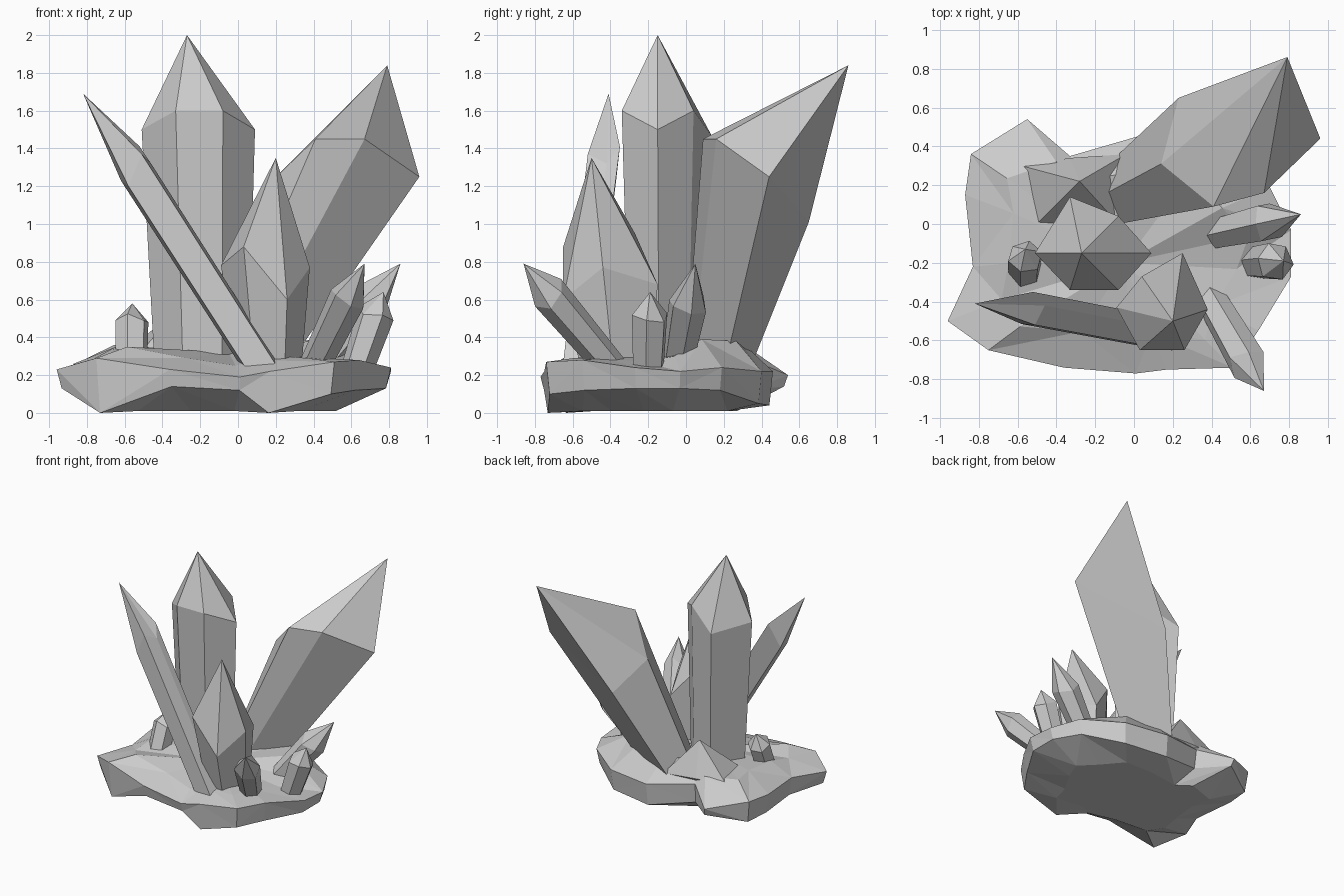
import bpy, bmesh, math
from mathutils import Vector


def make(name, verts, faces):
    me = bpy.data.meshes.new(name)
    me.from_pydata([tuple(v) for v in verts], [], faces)
    me.update()
    ob = bpy.data.objects.new(name, me)
    bpy.context.collection.objects.link(ob)
    # consistent outward normals
    bm = bmesh.new()
    bm.from_mesh(me)
    bmesh.ops.recalc_face_normals(bm, faces=bm.faces)
    bm.to_mesh(me)
    bm.free()
    return ob


def crystal(name, base, tip, ring, scale):
    """Faceted prism from a base centre up to a shoulder ring, closed by a point."""
    base, tip = Vector(base), Vector(tip)
    ring = [Vector(p) for p in ring]
    n = len(ring)
    axis = (sum(ring, Vector()) / n - base).normalized()
    foot = []
    for p in ring:
        o = p - base
        foot.append(base + (o - axis * o.dot(axis)) * scale)
    faces = [tuple(range(n))]
    for i in range(n):
        j = (i + 1) % n
        faces += [(i, j, n + j, n + i), (n + i, n + j, 2 * n)]
    return make(name, foot + ring + [tip], faces)


def small_crystal(name, base, tip, radius, shoulder, turn, scale=0.8, sides=6):
    """Regular crystal with slightly staggered shoulders."""
    base, tip = Vector(base), Vector(tip)
    axis = tip - base
    q = axis.to_track_quat('Z', 'Y')
    ring = []
    for i in range(sides):
        a = turn + i * math.tau / sides
        off = q @ Vector((math.cos(a), math.sin(a), 0)) * radius
        ring.append(base + axis * (shoulder + 0.04 * math.sin(2.3 * i)) + off)
    return crystal(name, base, tip, ring, scale)


# large crystals
crystal("main_crystal", (-0.19, -0.13, 0.2), (-0.27, -0.15, 2.0),
        [(0.09, -0.15, 1.5), (-0.08, 0.04, 1.6), (-0.33, 0.14, 1.46),
         (-0.51, -0.15, 1.5), (-0.33, -0.34, 1.6), (-0.08, -0.34, 1.6)], 0.82)
crystal("leaning_crystal", (-0.05, 0.13, 0.2), (0.79, 0.86, 1.84),
        [(0.96, 0.44, 1.25), (0.23, 0.65, 1.01), (0.14, 0.31, 1.19),
         (0.41, 0.09, 1.45), (0.67, 0.16, 1.45)], 0.53)
crystal("front_crystal", (0.17, -0.37, 0.15), (0.2, -0.5, 1.35),
        [(0.38, -0.44, 0.77), (0.25, -0.15, 0.68), (0.04, -0.27, 0.95),
         (-0.09, -0.43, 0.78), (0.03, -0.65, 0.88), (0.26, -0.65, 0.6)], 0.68)
crystal("thin_crystal", (0.17, -0.57, 0.2), (-0.82, -0.41, 1.69),
        [(-0.46, -0.42, 1.32), (-0.52, -0.35, 1.41), (-0.62, -0.37, 1.23),
         (-0.58, -0.515, 1.2), (-0.51, -0.52, 1.37)], 0.95)

# small crystals
small_crystal("left_small_crystal", (-0.565, -0.28, 0.2), (-0.56, -0.13, 0.58), 0.09, 0.74, 0.3, 0.95)
small_crystal("front_small_crystal", (0.38, -0.36, 0.2), (0.67, -0.86, 0.79), 0.1, 0.72, 0.2, 0.8)
small_crystal("right_small_crystal", (0.42, -0.05, 0.25), (0.86, 0.05, 0.79), 0.105, 0.62, 0.5, 0.8)
small_crystal("edge_small_crystal", (0.62, -0.2, 0.2), (0.77, -0.19, 0.64), 0.1, 0.72, 0.3, 0.85)

# rock base: outline x, y, then heights of lower rim, upper rim and top ring
outline = [
    (0.81, -0.27, 0.13, 0.24, 0.27), (0.81, -0.03, 0.13, 0.22, 0.30),
    (0.70, 0.19, 0.12, 0.24, 0.39), (0.42, 0.40, 0.05, 0.22, 0.38),
    (0.05, 0.46, 0.04, 0.22, 0.40), (-0.33, 0.35, 0.12, 0.28, 0.40),
    (-0.55, 0.54, 0.14, 0.20, 0.35), (-0.84, 0.36, 0.09, 0.27, 0.36),
    (-0.87, 0.15, 0.10, 0.26, 0.36), (-0.83, -0.22, 0.10, 0.25, 0.35),
    (-0.96, -0.50, 0.13, 0.23, 0.31), (-0.75, -0.65, 0.0, 0.29, 0.35),
    (-0.36, -0.74, 0.14, 0.23, 0.29), (0.01, -0.77, 0.12, 0.19, 0.25),
    (0.17, -0.75, 0.0, 0.22, 0.28), (0.51, -0.74, 0.10, 0.27, 0.29),
    (0.64, -0.55, 0.12, 0.28, 0.29)]
cx, cy = -0.08, -0.15
verts, n = [], len(outline)
for s, h in ((0.64, None), (0.97, 2), (1.0, 3), (0.72, 4)):
    for i, p in enumerate(outline):
        k = s * (0.95 + 0.1 * (i % 2)) if s < 0.8 else s
        verts.append((cx + (p[0] - cx) * k, cy + (p[1] - cy) * k, p[h] if h else 0.01))
verts.append((-0.05, -0.2, 0.32))
faces = [tuple(range(n))]
for r in range(3):
    for i in range(n):
        a, b = r * n + i, r * n + (i + 1) % n
        c, d = b + n, a + n
        faces += [(a, b, c), (a, c, d)] if i % 2 else [(a, b, d), (b, c, d)]
faces += [(3 * n + i, 3 * n + (i + 1) % n, 4 * n) for i in range(n)]
make("rock_base", verts, faces)

# pointed lump of rock behind the main crystal
crystal("rock_peak", (-0.27, 0.15, 0.15), (-0.28, 0.22, 0.59),
        [(-0.04, 0.36, 0.3), (-0.33, 0.34, 0.32), (-0.58, 0.3, 0.33),
         (-0.5, 0.0, 0.34), (-0.08, 0.0, 0.34)], 0.6)
